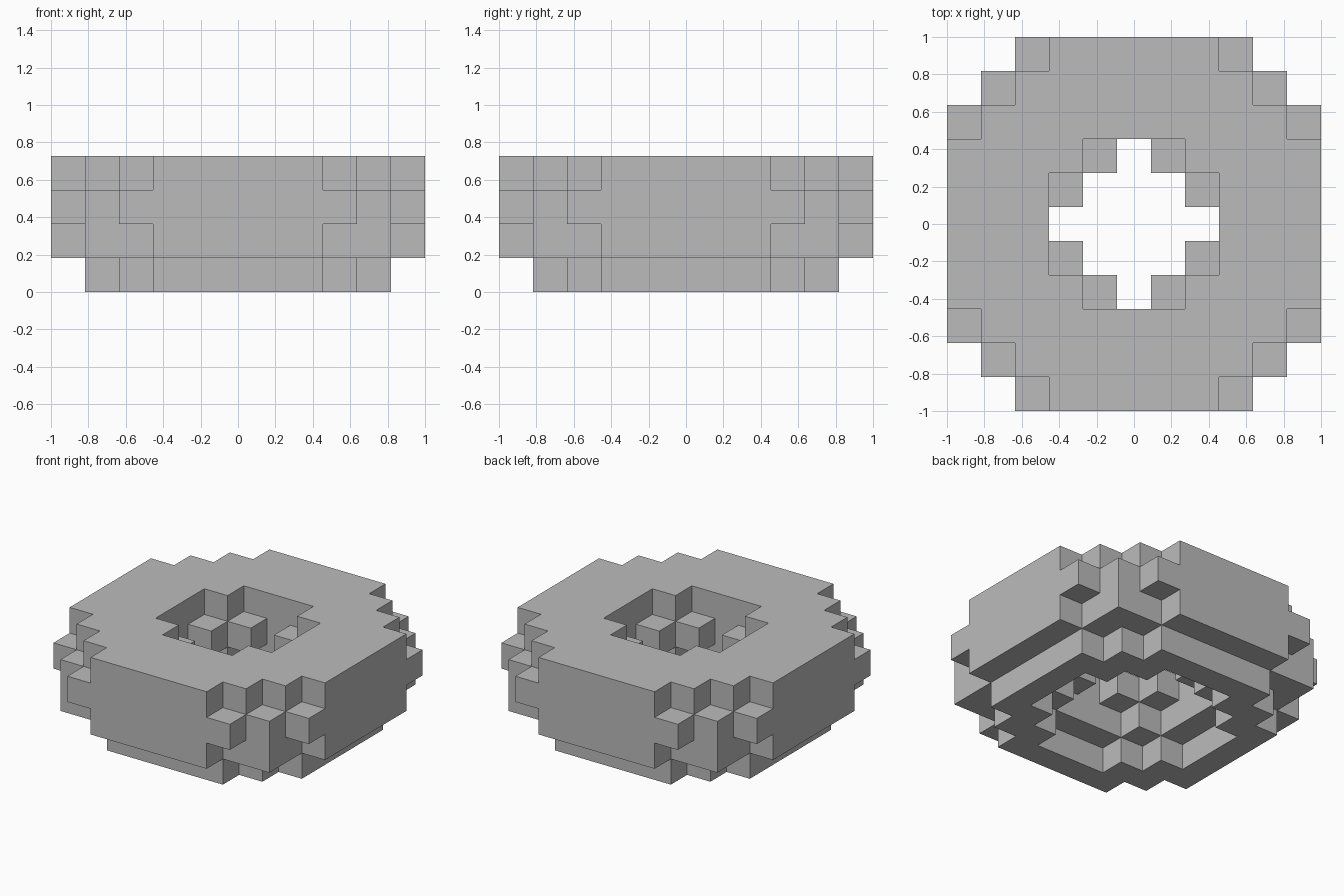
import bpy
import bmesh
from mathutils import Vector

default_cube = bpy.data.objects.get("Cube")
if default_cube:
    bpy.data.objects.remove(default_cube, do_unlink=True)

CELL = 2 / 11
# Inner and outer squared radius of each layer, in cells, bottom to top
LAYERS = [(13, 20), (8, 32), (5, 34), (8, 29)]

# Plain grey material
grey = bpy.data.materials.new("plain grey")
grey.use_nodes = True
colour = (0.5, 0.5, 0.5, 1)
grey.diffuse_color = colour
shader = grey.node_tree.nodes["Principled BSDF"]
shader.inputs["Base Color"].default_value = colour
shader.inputs["Roughness"].default_value = 0.8

# Blocks that make up the ring
blocks = {
    (x, y, z)
    for z, (inner, outer) in enumerate(LAYERS)
    for x in range(-5, 6)
    for y in range(-5, 6)
    if inner <= x * x + y * y <= outer
}

# Skin: only the block sides that face open space
bm = bmesh.new()
for block in blocks:
    centre = Vector(block) + Vector((0, 0, 0.5))
    for axis in range(3):
        for sign in (-1, 1):
            normal = Vector((0, 0, 0))
            normal[axis] = sign
            if tuple(round(c) for c in Vector(block) + normal) in blocks:
                continue
            u = Vector((0, 0, 0))
            u[(axis + 1) % 3] = 0.5
            v = normal.cross(u)
            middle = centre + normal / 2
            corners = (-u - v, u - v, u + v, v - u)
            bm.faces.new([bm.verts.new((middle + c) * CELL) for c in corners])

# Weld the sides and merge flat areas
bmesh.ops.remove_doubles(bm, verts=bm.verts, dist=0.001)
bmesh.ops.dissolve_limit(bm, angle_limit=0.01, verts=bm.verts, edges=bm.edges)

mesh = bpy.data.meshes.new("block_ring")
bm.to_mesh(mesh)
bm.free()
mesh.materials.append(grey)
ring = bpy.data.objects.new("block_ring", mesh)
bpy.context.collection.objects.link(ring)
